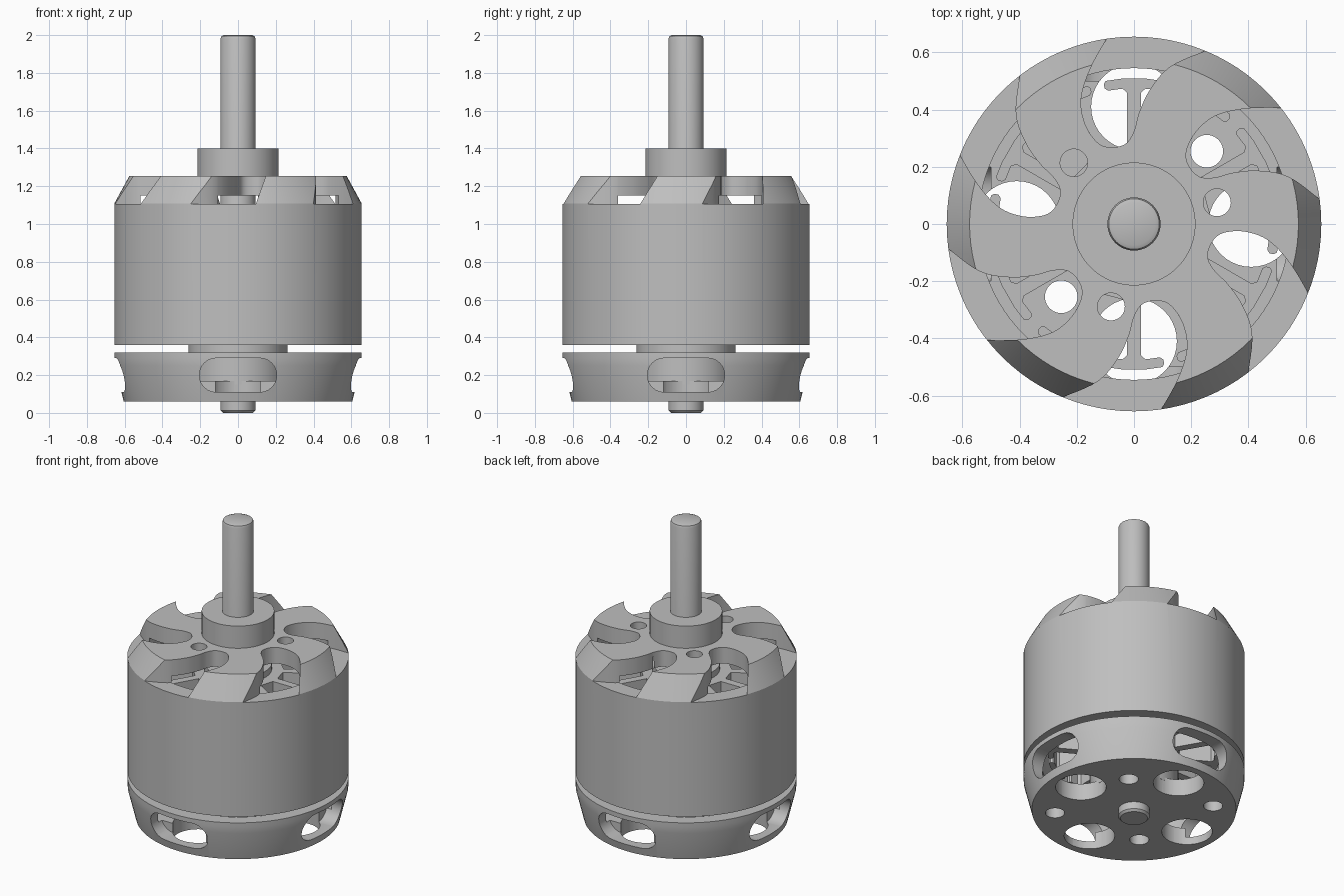
import bpy, bmesh, math
from math import sin, cos, asin, radians, pi, tau
from mathutils import Matrix, Vector

default = bpy.data.objects.get("Cube")
if default:
    bpy.data.objects.remove(default, do_unlink=True)

metal = bpy.data.materials.new("grey metal")
metal.use_nodes = True
GREY = (0.52, 0.52, 0.52, 1)
metal.diffuse_color = GREY
metal.node_tree.nodes["Principled BSDF"].inputs["Base Color"].default_value = GREY


def finish(name, bm):
    bmesh.ops.remove_doubles(bm, verts=bm.verts[:], dist=1e-5)
    bmesh.ops.recalc_face_normals(bm, faces=bm.faces[:])
    mesh = bpy.data.meshes.new(name)
    bm.to_mesh(mesh)
    bm.free()
    mesh.materials.append(metal)
    ob = bpy.data.objects.new(name, mesh)
    bpy.context.collection.objects.link(ob)
    return ob


def lathe(name, profile, closed=False, steps=96):
    """Spin an (r, z) profile round the z axis."""
    bm = bmesh.new()
    rings = [[bm.verts.new((r * cos(tau * i / steps), r * sin(tau * i / steps), z))
              for r, z in profile] for i in range(steps)]
    n = len(profile)
    for i in range(steps):
        a, b = rings[i], rings[(i + 1) % steps]
        for j in range(n if closed else n - 1):
            k = (j + 1) % n
            bm.faces.new((a[j], b[j], b[k], a[k]))
    return finish(name, bm)


def prism(name, outline, lo, hi, matrices=(Matrix(),)):
    """Extrude a flat outline, one copy for each matrix."""
    bm = bmesh.new()
    for m in matrices:
        low = [bm.verts.new(m @ Vector((x, y, lo))) for x, y in outline]
        top = [bm.verts.new(m @ Vector((x, y, hi))) for x, y in outline]
        bm.faces.new(low[::-1])
        bm.faces.new(top)
        for i in range(len(low)):
            j = (i + 1) % len(low)
            bm.faces.new((low[i], low[j], top[j], top[i]))
    return finish(name, bm)


def circle(r, x=0, y=0, n=40):
    return [(x + r * cos(tau * i / n), y + r * sin(tau * i / n)) for i in range(n)]


def smooth_path(pts, steps=5):
    """Catmull-Rom curve through the points."""
    p = [Vector(q) for q in pts]
    p = [2 * p[0] - p[1]] + p + [2 * p[-1] - p[-2]]
    out = []
    for i in range(1, len(p) - 2):
        a, b, c, d = p[i - 1:i + 3]
        for s in range(steps):
            t = s / steps
            v = (2 * b + (c - a) * t + (2 * a - 5 * b + 4 * c - d) * t ** 2
                 + (3 * b - a - 3 * c + d) * t ** 3) / 2
            out.append((v.x, v.y))
    return out + [tuple(p[-2])]


def turns(n, start=0):
    return [Matrix.Rotation(radians(start) + tau * i / n, 4, "Z") for i in range(n)]


def cut(ob, cutter):
    mod = ob.modifiers.new("cut", "BOOLEAN")
    mod.operation, mod.solver, mod.object = "DIFFERENCE", "EXACT", cutter
    bpy.context.view_layer.objects.active = ob
    bpy.ops.object.modifier_apply(modifier=mod.name)
    bpy.data.objects.remove(cutter, do_unlink=True)


# Rotating bell: can wall, bevelled shoulder and top plate
bell = lathe("bell", [(0, 1.15), (0.545, 1.15), (0.545, 0.36), (0.655, 0.36),
                      (0.655, 1.108), (0.575, 1.255), (0, 1.255)])
# Six swept cooling slots, open at the rim
slot = smooth_path([(-0.04, 0.74), (-0.094, 0.65), (-0.154, 0.54), (-0.185, 0.437),
                    (-0.171, 0.35), (-0.13, 0.287), (-0.084, 0.268), (-0.03, 0.28),
                    (0, 0.325), (0.018, 0.39), (0.056, 0.47), (0.126, 0.55),
                    (0.248, 0.605), (0.36, 0.645)])
cut(bell, prism("slot_cutter", slot, 1.106, 1.4, turns(6)))
cut(bell, prism("screw_cutter", circle(0.048, 0.3), 1.0, 1.4, turns(3, 14.5)))

# Hub collar and shaft
lathe("hub", [(0, 1.2), (0.215, 1.2), (0.215, 1.4), (0, 1.4)])
lathe("shaft", [(0, 0), (0.08, 0), (0.093, 0.013), (0.093, 1.98),
                (0.088, 1.994), (0.074, 2), (0, 2)], steps=48)

# Fixed base cup
base = lathe("base", [(0, 0.06), (0.605, 0.06), (0.652, 0.25), (0.655, 0.29),
                      (0.655, 0.32), (0.572, 0.32), (0.572, 0.17), (0, 0.17)])
# Large vent holes on the axes, screw holes on the diagonals
cut(base, prism("vent_cutter", circle(0.15, 0.41), -0.1, 0.25, turns(4)))
cut(base, prism("near_screw_cutter", circle(0.057, 0.36), -0.1, 0.25, turns(2, 45)))
cut(base, prism("far_screw_cutter", circle(0.057, 0.47), -0.1, 0.25, turns(2, -45)))
# Rounded windows through the cup wall
window = [(s * 0.115 + 0.09 * cos(a), 0.2 + 0.09 * sin(a))
          for s, start in ((1, -pi / 2), (-1, pi / 2))
          for a in [start + pi * i / 12 for i in range(13)]]
upright = Matrix.Rotation(pi / 2, 4, "X")
cut(base, prism("window_cutter", window, 0.5, 0.8, [m @ upright for m in turns(4)]))

# Bearing tube carrying the stator
lathe("bearing_tube", [(0.093, 0.15), (0.262, 0.15), (0.262, 0.45), (0.2, 0.45),
                       (0.2, 1.06), (0.093, 1.06)], closed=True)

# Stator with twelve T-shaped teeth
outline = []
for i in range(12):
    mid = radians(30 * i)
    side = [(asin(0.025 / 0.27), 0.27), (asin(0.025 / 0.46), 0.46),
            (asin(0.04 / 0.475), 0.475), (radians(11), 0.475),
            (radians(12.2), 0.485), (radians(12.2), 0.5),
            (radians(11.2), 0.51), (radians(5), 0.51)]
    tooth = [(-a, r) for a, r in side] + side[::-1] + [(radians(15), 0.265)]
    outline += [(r * cos(mid + a), r * sin(mid + a)) for a, r in tooth]
prism("stator", outline, 0.42, 1.02)

# Smooth round walls, crisp edges
for ob in bpy.context.collection.objects:
    if ob.type == "MESH" and ob.data.materials and ob.data.materials[0] == metal:
        bpy.ops.object.select_all(action="DESELECT")
        ob.select_set(True)
        bpy.context.view_layer.objects.active = ob
        bpy.ops.object.shade_smooth_by_angle(angle=radians(25))
